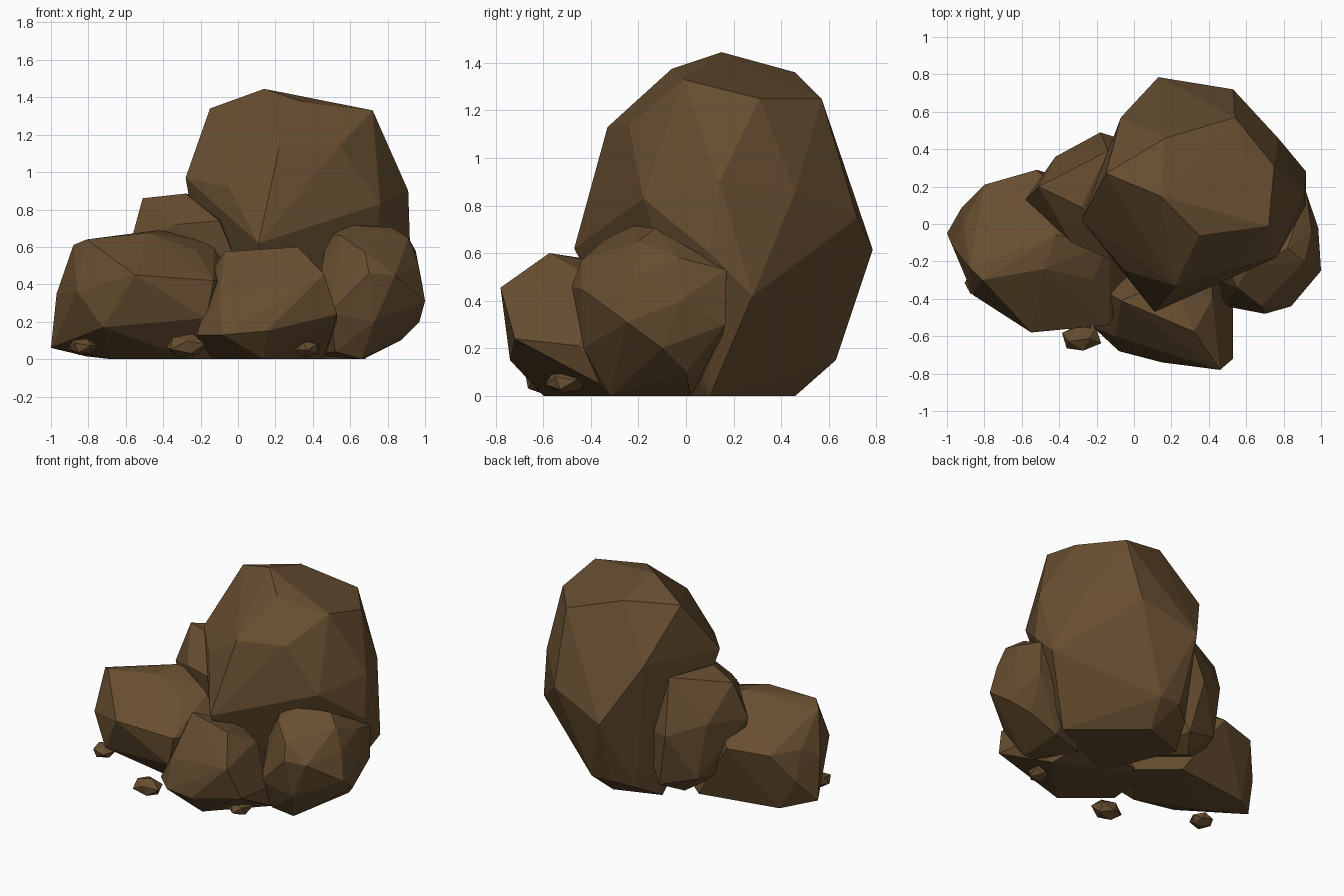
import bpy, bmesh, math, random
from mathutils import Vector, Euler

random.seed(4)
stone = bpy.data.materials.new("brown_stone")
stone.diffuse_color = (0.135, 0.076, 0.030, 1)


def finish(name, bm):
    bmesh.ops.recalc_face_normals(bm, faces=bm.faces)
    mesh = bpy.data.meshes.new(name)
    bm.to_mesh(mesh)
    bm.free()
    mesh.materials.append(stone)
    obj = bpy.data.objects.new(name, mesh)
    bpy.context.collection.objects.link(obj)
    return obj


def rock(name, corners):
    """Faceted stone: the convex hull of its main corners."""
    bm = bmesh.new()
    for c in corners:
        bm.verts.new(c)
    bmesh.ops.convex_hull(bm, input=bm.verts[:])
    bmesh.ops.delete(bm, geom=[v for v in bm.verts if not v.link_faces], context='VERTS')
    return finish(name, bm)


def pebble(name, centre, size, turn):
    """Small chipped stone from a jittered icosphere."""
    bm = bmesh.new()
    bmesh.ops.create_icosphere(bm, subdivisions=1, radius=1)
    rot = Euler((0.3, 0.2, turn)).to_matrix()
    for v in bm.verts:
        p = rot @ v.co * random.uniform(0.95, 1.1)
        v.co = Vector(p[i] * size[i] + centre[i] for i in range(3))
    return finish(name, bm)


# Tall boulder: crown, shoulders, waist, foot
rock("tall_boulder", [
    (0.14, 0.15, 1.445), (0.35, -0.06, 1.375), (0.72, -0.01, 1.33), (0.75, 0.31, 1.25),
    (0.54, 0.57, 1.25), (0.17, 0.46, 1.36), (-0.15, 0.27, 1.34),
    (0.22, -0.33, 1.13), (0.54, -0.24, 1.14), (-0.28, 0.02, 0.97), (-0.07, 0.57, 1.0),
    (0.91, 0.14, 0.9), (0.77, 0.46, 0.86), (0.76, -0.18, 0.83), (0.53, 0.72, 0.75),
    (-0.05, -0.25, 0.92), (0.11, -0.47, 0.62), (0.13, 0.785, 0.615), (-0.2, 0.2, 0.5),
    (0.92, 0.28, 0.42), (0.92, 0.1, 0.6), (0.67, 0.48, 0.44),
    (0.15, 0.63, 0.15), (0.3, 0.63, 0.15), (0.02, 0.53, 0.1), (0.25, 0.46, 0),
    (0.68, 0.1, 0), (-0.06, 0.35, 0), (0.15, -0.15, 0),
])

# Low wide rock on the left
rock("left_rock", [
    (-0.81, -0.3, 0.64), (-0.88, -0.23, 0.61), (-0.48, -0.24, 0.675), (-0.42, -0.06, 0.69),
    (-0.13, -0.1, 0.62), (-0.22, -0.3, 0.58), (-0.97, -0.12, 0.35), (-0.91, 0.01, 0.42),
    (-0.8, 0.21, 0.42), (-0.52, 0.29, 0.43), (-0.55, -0.58, 0.45), (-0.13, -0.54, 0.42),
    (-0.86, -0.38, 0.36), (0.0, -0.2, 0.4), (-0.72, -0.46, 0.17), (-0.17, -0.53, 0.22),
    (-1.0, -0.05, 0.06), (-0.92, 0.09, 0.22), (-0.81, 0.11, 0.015), (-0.68, -0.12, 0),
    (-0.25, -0.3, 0), (-0.24, 0.2, 0), (0, 0, 0),
])

# Rock wedged behind the left side
rock("back_rock", [
    (-0.51, 0.2, 0.86), (-0.28, 0.09, 0.885), (-0.14, 0.39, 0.87),
    (-0.33, -0.1, 0.72), (-0.1, -0.2, 0.74), (-0.58, 0.13, 0.6), (-0.42, 0.36, 0.6),
    (-0.18, 0.49, 0.5), (0.0, -0.2, 0.5), (0.1, 0.4, 0.5),
    (-0.35, 0.38, 0.2), (-0.1, 0.44, 0.12), (-0.45, 0.1, 0.2), (-0.2, 0.3, 0.05), (0, 0, 0.1),
])

# Rock at the front, undercut at the foot
rock("front_rock", [
    (0.32, -0.575, 0.6), (-0.07, -0.41, 0.575), (0.2, -0.3, 0.55), (-0.12, -0.38, 0.5),
    (0.42, -0.4, 0.5), (0.46, -0.78, 0.455), (-0.1, -0.6, 0.32), (0.06, -0.66, 0.3),
    (0.53, -0.72, 0.24), (0.53, -0.45, 0.21), (0.3, -0.745, 0.24), (0.15, -0.74, 0.15),
    (-0.08, -0.68, 0.13), (-0.22, -0.55, 0.13), (0.14, -0.6, 0), (0.46, -0.27, 0),
    (-0.14, -0.36, 0), (-0.1, 0, 0), (0.4, 0, 0.05),
])

# Rounded rock on the right
rock("right_rock", [
    (0.62, -0.22, 0.715), (0.82, -0.13, 0.705), (0.55, -0.34, 0.66), (0.91, -0.2, 0.65),
    (0.48, -0.2, 0.67), (0.55, -0.18, 0.71),
    (0.68, -0.44, 0.57), (0.95, -0.03, 0.58), (0.92, 0.17, 0.53), (0.45, -0.3, 0.5),
    (0.7, -0.48, 0.46), (0.84, -0.44, 0.45), (0.5, 0.0, 0.5), (1.0, -0.25, 0.31),
    (0.965, -0.22, 0.5), (0.985, -0.02, 0.4), (0.49, -0.44, 0.25), (0.92, 0.165, 0.3),
    (0.73, -0.43, 0.2), (0.97, -0.1, 0.2), (0.87, 0.0, 0.1), (0.52, -0.36, 0.04),
    (0.66, -0.32, 0), (0.67, 0.02, 0), (0.4, -0.08, 0.02), (0.65, 0.14, 0.2), (0.65, 0.17, 0.5),
])

# Loose pebbles
pebble("pebble_left", (-0.83, -0.31, 0.065), (0.08, 0.08, 0.048), 0.2)
pebble("pebble_middle", (-0.28, -0.61, 0.07), (0.105, 0.075, 0.065), 0.9)
pebble("pebble_right", (0.37, -0.50, 0.06), (0.075, 0.09, 0.052), 1.7)
